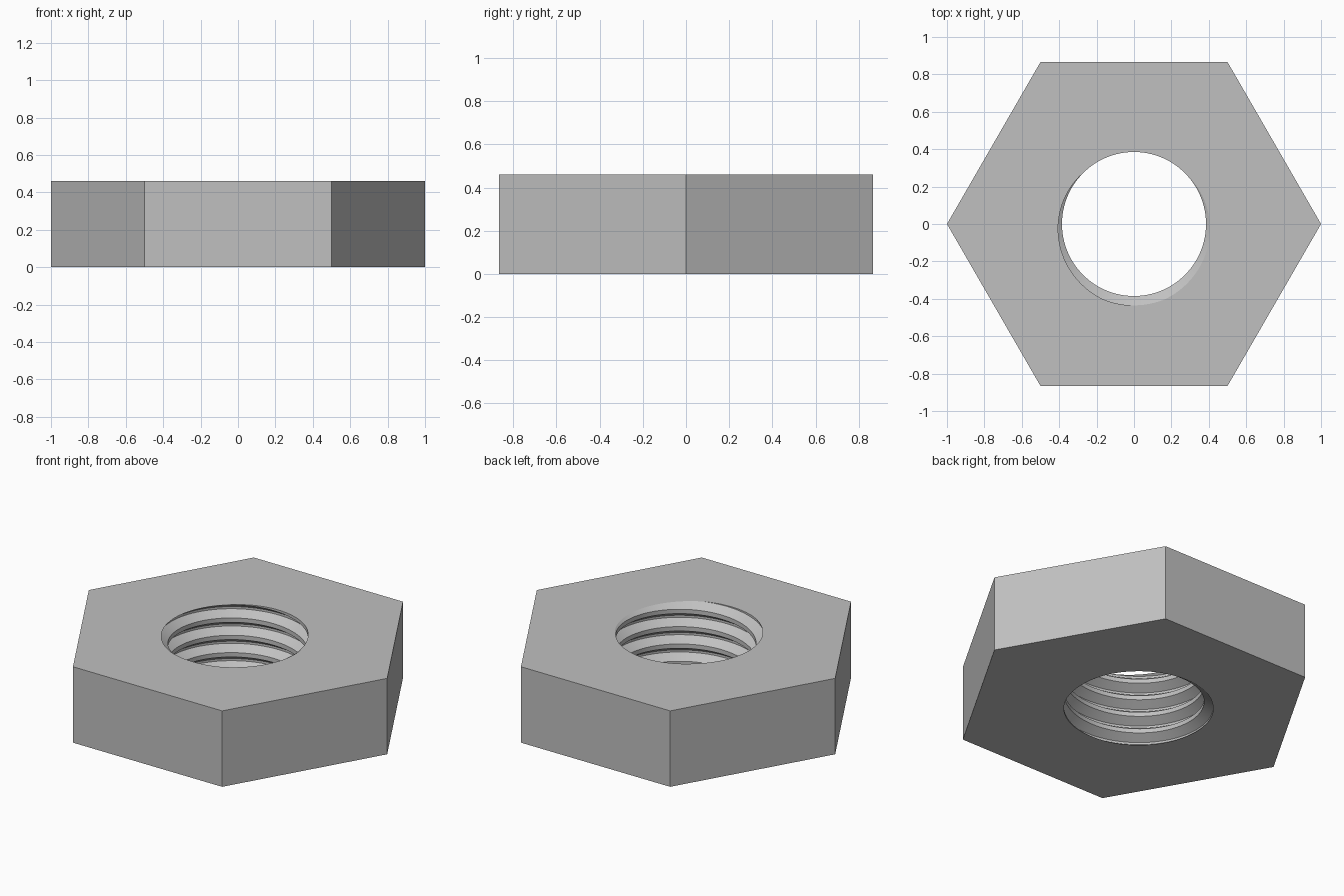
import bpy, bmesh
from math import pi, cos, sin

cube = bpy.data.objects.get("Cube")
if cube:
    bpy.data.objects.remove(cube, do_unlink=True)

HEIGHT = 0.46
MINOR, DEPTH, PITCH = 0.385, 0.05, 0.105   # bore radius, groove depth, thread pitch
SEGS = 96                                  # columns around the bore
TURNS = 8
CORNERS = (-0.375, -0.0625, 0.0625, 0.375)  # groove corners, in pitches from the root

steel = bpy.data.materials.new("steel_grey")
steel.use_nodes = True
colour = (0.53, 0.53, 0.53, 1)
steel.diffuse_color = colour
steel.node_tree.nodes["Principled BSDF"].inputs["Base Color"].default_value = colour


def root_height(a):
    """Height of the topmost groove root at angle a (right-hand helix)."""
    return HEIGHT + PITCH * (a + pi / 2) / (2 * pi)


def bore_radius(z, a):
    u = abs(((z - root_height(a)) / PITCH + 0.5) % 1 - 0.5)
    return MINOR + DEPTH * min(1, max(0, (0.375 - u) / 0.3125))


bm = bmesh.new()

# Threaded bore: helical strips, trimmed at the bottom and top faces
columns = []
for i in range(SEGS + 1):
    a = 2 * pi * i / SEGS
    column = []
    for k in range(1 - TURNS, 1):
        for c in CORNERS:
            z = min(HEIGHT, max(0, root_height(a) + (k + c) * PITCH))
            r = bore_radius(z, a)
            column.append(bm.verts.new((r * cos(a), r * sin(a), z)))
    columns.append(column)
for left, right in zip(columns, columns[1:]):
    for j in range(len(left) - 1):
        bm.faces.new((left[j], right[j], right[j + 1], left[j + 1]))

# Hexagonal body: six sides, with each cap split into six sectors
low, high = [[bm.verts.new((cos(k * pi / 3), sin(k * pi / 3), z)) for k in range(6)]
             for z in (0, HEIGHT)]
step = SEGS // 6
for k in range(6):
    n = (k + 1) % 6
    bm.faces.new((low[k], low[n], high[n], high[k]))
    sector = columns[k * step:(k + 1) * step + 1]
    bm.faces.new([high[k], high[n]] + [c[-1] for c in reversed(sector)])
    bm.faces.new([low[n], low[k]] + [c[0] for c in sector])

# Weld the trimmed thread ends and the seam
bmesh.ops.remove_doubles(bm, verts=bm.verts, dist=0.0001)
bmesh.ops.recalc_face_normals(bm, faces=bm.faces)

mesh = bpy.data.meshes.new("hex_nut")
bm.to_mesh(mesh)
bm.free()
mesh.materials.append(steel)
nut = bpy.data.objects.new("hex_nut", mesh)
bpy.context.collection.objects.link(nut)

# Smooth around the bore, sharp on thread and body edges
bpy.ops.object.select_all(action='DESELECT')
nut.select_set(True)
bpy.context.view_layer.objects.active = nut
bpy.ops.object.shade_smooth_by_angle(angle=pi / 6)
